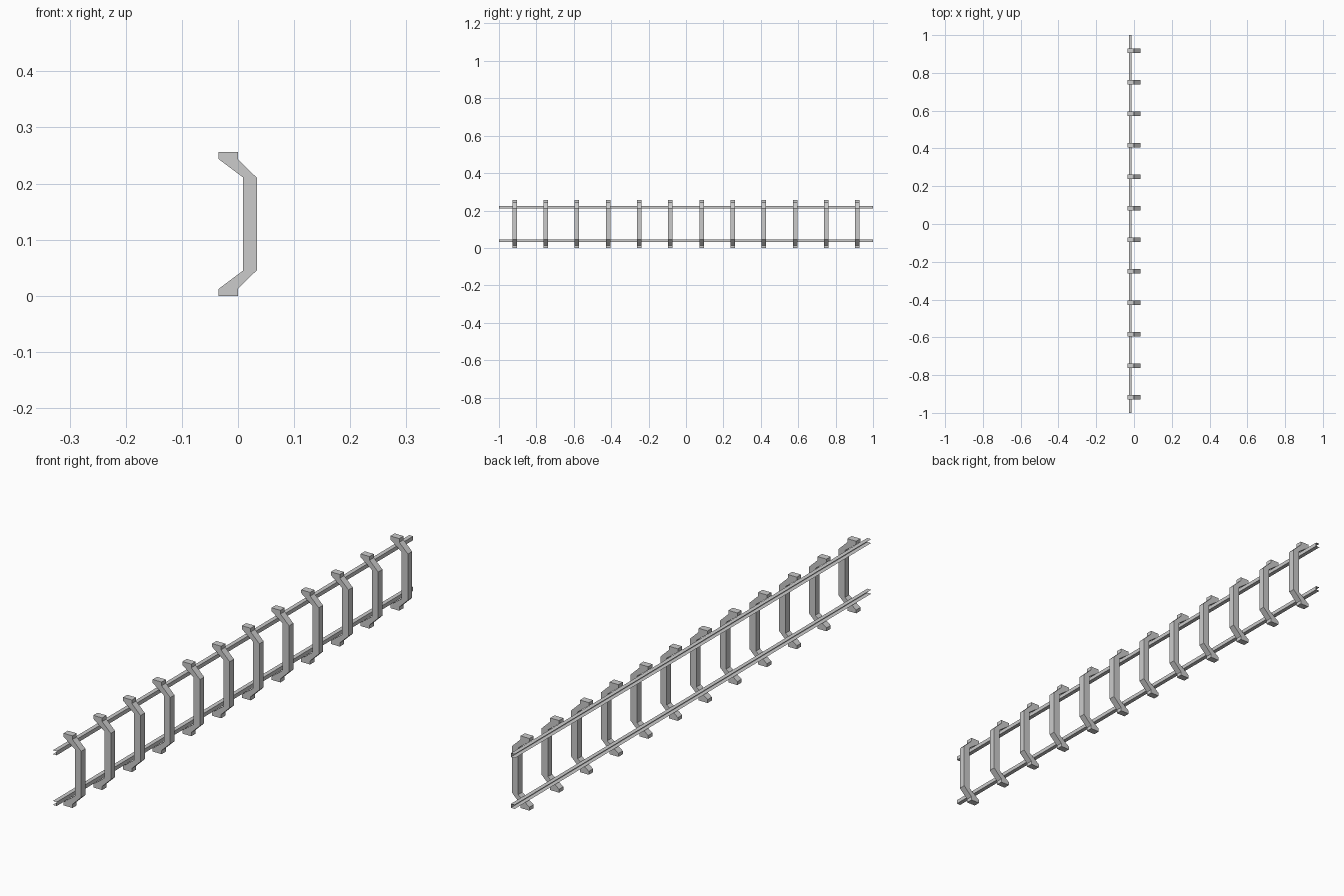
import bpy, bmesh

if "Cube" in bpy.data.objects:
    bpy.data.objects.remove(bpy.data.objects["Cube"])

MID_Z = 0.128      # mirror height of the whole section
COUNT = 12         # number of brackets
PITCH = 2.0 / COUNT
WIDTH = 0.024      # bracket width along y


def extrude_section(name, points, y0, y1, closed):
    """Sweep an (x, z) section along y; closed sections get end caps."""
    bm = bmesh.new()
    a = [bm.verts.new((x, y0, z)) for x, z in points]
    b = [bm.verts.new((x, y1, z)) for x, z in points]
    n = len(points)
    for i in range(n if closed else n - 1):
        j = (i + 1) % n
        bm.faces.new((a[i], a[j], b[j], b[i]))
    if closed:
        bm.faces.new(a)
        bm.faces.new(b[::-1])
    bmesh.ops.recalc_face_normals(bm, faces=bm.faces)
    mesh = bpy.data.meshes.new(name)
    bm.to_mesh(mesh)
    bm.free()
    obj = bpy.data.objects.new(name, mesh)
    bpy.context.collection.objects.link(obj)
    return obj


def mirror_z(points):
    return [(x, 2 * MID_Z - z) for x, z in points]


# Bracket section: lower half, then its mirror for the upper half
lower = [(0.009, 0.045), (-0.035, 0.012), (-0.035, 0.0),
         (0.0, 0.0), (0.0, 0.013), (0.034, 0.046)]
section = lower + mirror_z(lower)[::-1]

# Row of brackets sharing one mesh
first_y = -1 + PITCH / 2
bracket = extrude_section("bracket", section, -WIDTH / 2, WIDTH / 2, True)
bracket.location.y = first_y
for i in range(1, COUNT):
    copy = bracket.copy()
    copy.name = f"bracket_{i + 1}"
    copy.location.y = first_y + i * PITCH
    bpy.context.collection.objects.link(copy)

# Thin open channel rails resting on the bracket slopes
channel = [(-0.027, 0.031), (-0.012, 0.031), (-0.012, 0.045), (-0.027, 0.045)]
extrude_section("lower_rail", channel, -1, 1, False)
extrude_section("upper_rail", mirror_z(channel)[::-1], -1, 1, False)
